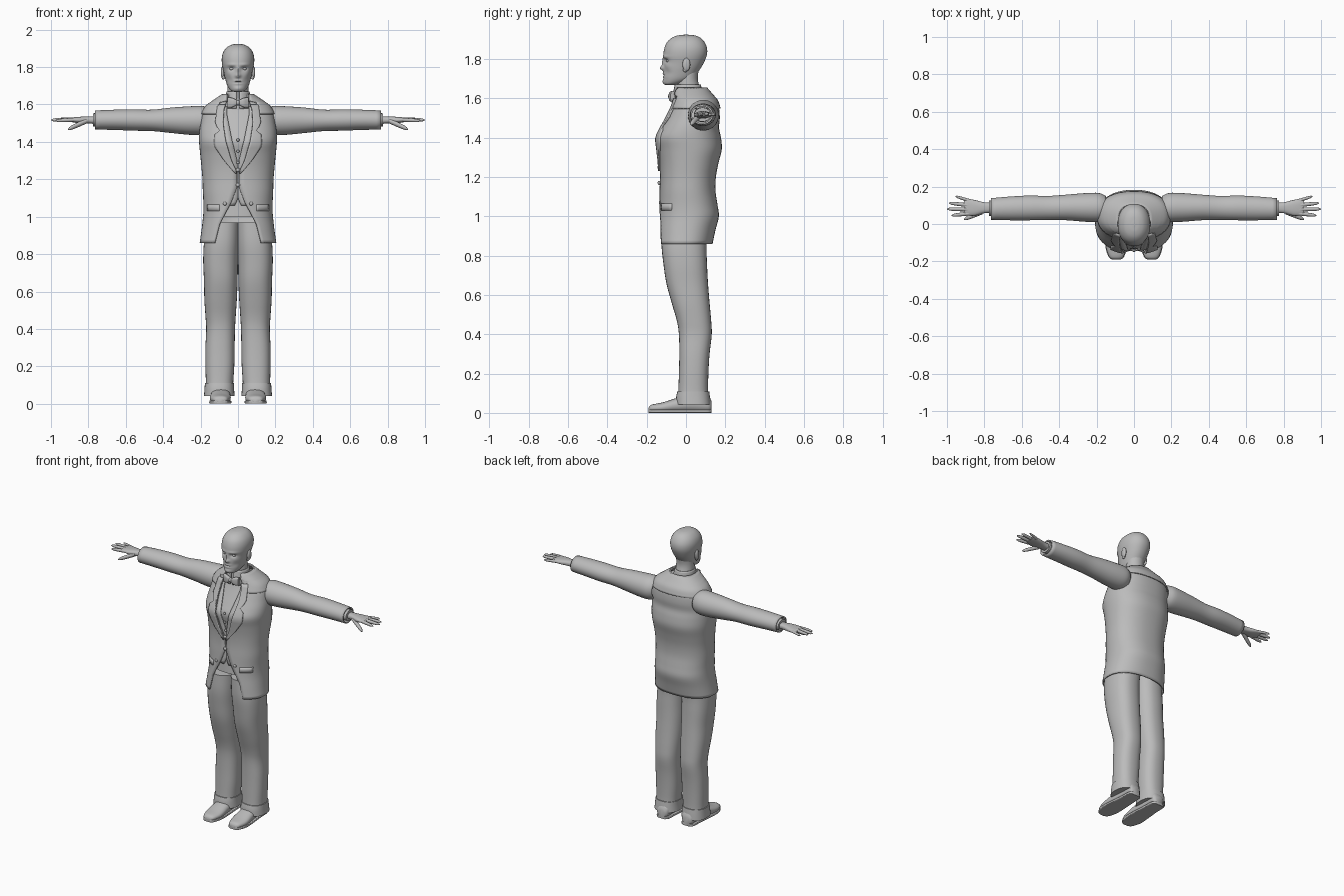
import bpy, bmesh, math
from mathutils import Vector

cube = bpy.data.objects.get("Cube")
if cube:
    bpy.data.objects.remove(cube)

grey = bpy.data.materials.new("plain grey")
grey.use_nodes = True
tone = (.5, .5, .5, 1)
grey.diffuse_color = tone
grey.node_tree.nodes["Principled BSDF"].inputs["Base Color"].default_value = tone


def finish(name, verts, faces, mirror=False, thickness=0):
    mesh = bpy.data.meshes.new(name)
    mesh.from_pydata(verts, [], faces)
    mesh.materials.append(grey)
    obj = bpy.data.objects.new(name, mesh)
    bpy.context.collection.objects.link(obj)
    bpy.ops.object.select_all(action='DESELECT')
    obj.select_set(True)
    bpy.context.view_layer.objects.active = obj
    bpy.ops.object.shade_smooth_by_angle(angle=math.radians(50))
    if thickness:
        solid = obj.modifiers.new("thickness", 'SOLIDIFY')
        solid.thickness = thickness
    if mirror:
        obj.modifiers.new("other side", 'MIRROR').use_mirror_merge = False
    return obj


def track(points):
    """Piecewise linear value along a list of (position, value)."""
    def value(t):
        if t <= points[0][0]:
            return points[0][1]
        for (t0, v0), (t1, v1) in zip(points, points[1:]):
            if t <= t1:
                return v0 + (v1 - v0) * (t - t0) / (t1 - t0)
        return points[-1][1]
    return value


def smooth_rings(rings, steps):
    """Catmull-Rom interpolation between rings."""
    rows = [Vector(r) for r in rings]
    last = len(rows) - 1
    out = []
    for i in range(last):
        p, q = rows[i], rows[i + 1]
        m = (q - rows[i - 1]) / 2 if i else q - p
        n = (rows[i + 2] - p) / 2 if i + 2 <= last else q - p
        for k in range(steps):
            u = k / steps
            h = u * u * (3 - 2 * u)
            out.append(p * (1 - h) + q * h + m * u * (1 - u) ** 2 - n * u * u * (1 - u))
    return out + [rows[last]]


def even(rows):
    """Rows (z, half width, front, back) to full ring extents."""
    return [(z, -w, w, front, back) for z, w, front, back in rows]


def inset(rows, d, low, high):
    return [(z, w - d, f + d, b - d) for z, w, f, b in rows if low <= z <= high]


def loft(name, rings, axis='z', power=2, gap=None, sides=32, steps=4, caps=True,
         mirror=False, thickness=0, sculpt=None):
    """Skin of rings (t, a0, a1, b0, b1); gap opens the front."""
    verts, faces = [], []
    e = 2 / power
    rows = smooth_rings(rings, steps)
    count = sides + 1 if gap else sides
    for t, a0, a1, b0, b1 in rows:
        ra, rb = (a1 - a0) / 2, (b1 - b0) / 2
        start = math.asin(min(1, max(0, gap(t)) / ra) ** (1 / e)) if gap else 0
        for j in range(count):
            th = start + (2 * math.pi - 2 * start) * j / sides
            s, c = math.sin(th), math.cos(th)
            a = (a0 + a1) / 2 + ra * math.copysign(abs(s) ** e, s)
            b = (b0 + b1) / 2 - rb * math.copysign(abs(c) ** e, c)
            point = {'x': (t, a, b), 'y': (a, t, b), 'z': (a, b, t)}[axis]
            verts.append(sculpt(*point) if sculpt else point)
    for i in range(len(rows) - 1):
        for j in range(sides):
            k = (j + 1) % count
            faces.append((i * count + j, i * count + k, (i + 1) * count + k, (i + 1) * count + j))
    if caps and not gap:
        faces.append(tuple(reversed(range(count))))
        faces.append(tuple(range(len(verts) - count, len(verts))))
    if axis == 'y':
        faces = [tuple(reversed(f)) for f in faces]
    return finish(name, verts, faces, mirror, thickness)


def ball(name, loc, size, mirror=False):
    bm = bmesh.new()
    bmesh.ops.create_uvsphere(bm, u_segments=16, v_segments=10, radius=1)
    verts = [Vector(loc) + Vector(v.co[i] * size[i] for i in range(3)) for v in bm.verts]
    faces = [tuple(v.index for v in f.verts) for f in bm.faces]
    bm.free()
    return finish(name, verts, faces, mirror)


# Jacket, open at the front and hem
jacket = [(.86, .205, -.15, .135), (.93, .195, -.147, .15), (1, .187, -.142, .167),
          (1.06, .185, -.138, .16), (1.13, .188, -.135, .15), (1.2, .19, -.132, .152),
          (1.27, .196, -.135, .165), (1.34, .203, -.145, .182), (1.4, .208, -.155, .178),
          (1.45, .207, -.132, .168), (1.5, .2, -.105, .172), (1.55, .19, -.08, .168),
          (1.59, .168, -.065, .155), (1.62, .13, -.06, .13), (1.655, .078, -.055, .1)]
opening = track([(.86, .125), (.96, .1), (1.08, .035), (1.16, .004), (1.24, .006),
                 (1.3, .035), (1.4, .065), (1.5, .08), (1.58, .075), (1.65, .05)])
loft("jacket", even(jacket), power=2.3, gap=opening, sides=48, thickness=.008)
yoke = inset(jacket, -.008, 1.55, 1.7)
loft("shoulder_yoke", even(yoke), power=2.3, gap=lambda z: .1 if z < 1.62 else .06,
     thickness=.008)

# Waistcoat, shirt and hips beneath the jacket
neckline = track([(1, .05), (1.07, .012), (1.1, 0), (1.28, 0), (1.4, .03), (1.55, .06), (1.6, .06)])
loft("waistcoat", even(inset(jacket, .011, 1.05, 1.6)), power=2.3, gap=neckline,
     sides=48, thickness=.006)
loft("shirt", even(inset(jacket, .022, .95, 1.63)), power=2.3)


def front_of(rows, x, z):
    half = track([(r[0], r[1]) for r in rows])(z)
    front = track([(r[0], r[2]) for r in rows])(z)
    back = track([(r[0], r[3]) for r in rows])(z)
    depth = max(0, 1 - (abs(x) / half) ** 2.3) ** (1 / 2.3)
    return (front + back) / 2 - (back - front) / 2 * depth


def plate(name, inner, outer, low, high, lift, rows=16, columns=6):
    """Thin panel lying on the jacket front, both sides."""
    verts, faces = [], []
    for i in range(rows + 1):
        z = low + (high - low) * i / rows
        for j in range(columns + 1):
            x = inner(z) + (outer(z) - inner(z)) * j / columns
            verts.append((x, front_of(jacket, x, z) - lift, z))
    wide = columns + 1
    for i in range(rows):
        for j in range(columns):
            k = i * wide + j
            faces.append((k, k + 1, k + wide + 1, k + wide))
    finish(name, verts, faces, True, .009)


lapel_edge = track([(1.23, .015), (1.3, .075), (1.38, .13), (1.44, .125), (1.47, .09),
                    (1.49, .125), (1.6, .11)])
plate("lapel", opening, lapel_edge, 1.23, 1.6, .009)
plate("pocket_flap", lambda z: .1, lambda z: .165, 1.03, 1.065, .005, 2)

# Buttons and neckwear
for z in (1.41, 1.35, 1.29):
    ball("waistcoat_button", (0, front_of(jacket, 0, z) + .007, z), (.008, .006, .008))
for z in (1.17, 1.25):
    ball("jacket_button", (0, front_of(jacket, 0, z) - .003, z), (.011, .008, .011))
ball("hem_button", (.07, front_of(jacket, .07, 1.07) - .002, 1.07), (.01, .006, .01), True)
loft("shirt_collar", even([(1.58, .085, -.075, .1), (1.63, .07, -.066, .085), (1.67, .062, -.058, .075)]),
     gap=lambda z: .008, thickness=.006)
loft("bow_tie_wing", [(.004, -.086, -.064, 1.598, 1.622), (.03, -.088, -.062, 1.585, 1.635),
                      (.055, -.078, -.056, 1.583, 1.637)], 'x', power=3, mirror=True)
ball("bow_tie_knot", (0, -.077, 1.61), (.012, .014, .015))

# Sleeves, shirt cuffs and hands
sleeve = [(.15, .02, .15, 1.45, 1.58), (.19, .01, .166, 1.437, 1.592), (.26, .012, .165, 1.438, 1.59),
          (.36, .02, .157, 1.448, 1.583), (.46, .022, .15, 1.458, 1.572), (.56, .02, .152, 1.46, 1.574),
          (.66, .02, .147, 1.464, 1.572), (.765, .022, .138, 1.466, 1.568)]
loft("sleeve", sleeve, 'x', caps=False, mirror=True, thickness=.008)
loft("shirt_cuff", [(.7, .04, .125, 1.48, 1.555), (.775, .042, .126, 1.482, 1.553)], 'x',
     mirror=True)
loft("palm", [(.74, .06, .112, 1.495, 1.535), (.8, .058, .116, 1.498, 1.536),
              (.85, .045, .128, 1.5, 1.534), (.89, .046, .134, 1.506, 1.53),
              (.91, .055, .128, 1.51, 1.526)], 'x', power=2.4, mirror=True)


def finger(name, root, tip, radius):
    root, tip = Vector(root), Vector(tip)
    rings = []
    for u, size in ((0, 1), (.5, .95), (.85, .75), (1, .2)):
        p, r = root.lerp(tip, u), radius * size
        rings.append((p.x, p.y - r, p.y + r, p.z - r, p.z + r))
    loft(name, rings, 'x', sides=12, mirror=True)


finger("index_finger", (.88, .056, 1.518), (.975, .046, 1.513), .0105)
finger("middle_finger", (.88, .078, 1.52), (1, .08, 1.517), .011)
finger("ring_finger", (.88, .1, 1.52), (.99, .112, 1.519), .0105)
finger("little_finger", (.87, .122, 1.518), (.955, .148, 1.518), .009)
finger("thumb", (.81, .066, 1.512), (.91, .025, 1.467), .014)

# Trousers and turned cuffs
leg = [(.045, .022, .178, -.048, .122), (.1, .026, .172, -.04, .113), (.2, .02, .174, -.036, .114),
       (.3, .018, .174, -.034, .12), (.4, .016, .17, -.036, .131), (.47, .012, .174, -.047, .128),
       (.56, .006, .18, -.073, .12), (.66, .002, .182, -.1, .112), (.76, 0, .186, -.115, .107),
       (.86, -.005, .182, -.125, .105), (.97, -.01, .165, -.122, .12)]
loft("trouser_leg", leg, power=2.4, mirror=True)
loft("trouser_cuff", [(.042, .018, .182, -.052, .126), (.08, .021, .179, -.05, .122),
                      (.11, .022, .177, -.044, .118)], power=2.4, mirror=True)

# Shoes
shoe = [(-.19, .075, .115, .008, .028), (-.175, .056, .133, .004, .042), (-.12, .04, .15, .002, .053),
        (-.05, .04, .147, .002, .075), (.04, .046, .138, .002, .1), (.11, .05, .135, .002, .09),
        (.13, .066, .12, .01, .06)]
loft("shoe", shoe, 'y', power=2.3, mirror=True)
sole = [(y, x0 - .003, x1 + .003, 0, .018) for y, x0, x1, z0, z1 in shoe]
loft("sole", sole, 'y', power=6, mirror=True)

# Head with sculpted face: bumps of (x, z, width, height, push)
bumps = [(.034, 1.812, .026, .008, -.005), (.034, 1.792, .016, .01, .012),
         (0, 1.78, .01, .025, -.01), (0, 1.754, .014, .011, -.017),
         (0, 1.718, .022, .003, .005), (0, 1.725, .02, .005, -.005),
         (0, 1.711, .018, .005, -.005), (0, 1.685, .022, .012, -.006),
         (.05, 1.765, .015, .015, -.004), (.045, 1.73, .016, .016, .004)]


def face(x, y, z):
    if y < -.03:
        for bx, bz, w, h, push in bumps:
            y += push * math.exp(-((abs(x) - bx) / w) ** 2 - ((z - bz) / h) ** 2)
    return x, y, z


head = [(1.668, .022, -.105, -.05), (1.676, .04, -.112, -.02), (1.7, .057, -.114, .035),
        (1.74, .069, -.114, .066), (1.78, .078, -.112, .09), (1.82, .086, -.115, .106),
        (1.855, .086, -.11, .107), (1.885, .076, -.097, .095), (1.908, .056, -.073, .074),
        (1.92, .032, -.043, .046), (1.924, .008, -.01, .012)]
loft("head", even(head), power=2.15, sides=80, steps=8, sculpt=face)
loft("neck", even([(1.57, .075, -.055, .095), (1.64, .06, -.05, .075), (1.7, .056, -.045, .06),
                   (1.76, .055, -.04, .068)]))
ball("eye", (.033, -.089, 1.791), (.013, .012, .009), True)
ball("ear", (.082, .002, 1.772), (.01, .02, .034), True)
ball("ear_lobe", (.078, -.004, 1.745), (.008, .011, .012), True)
